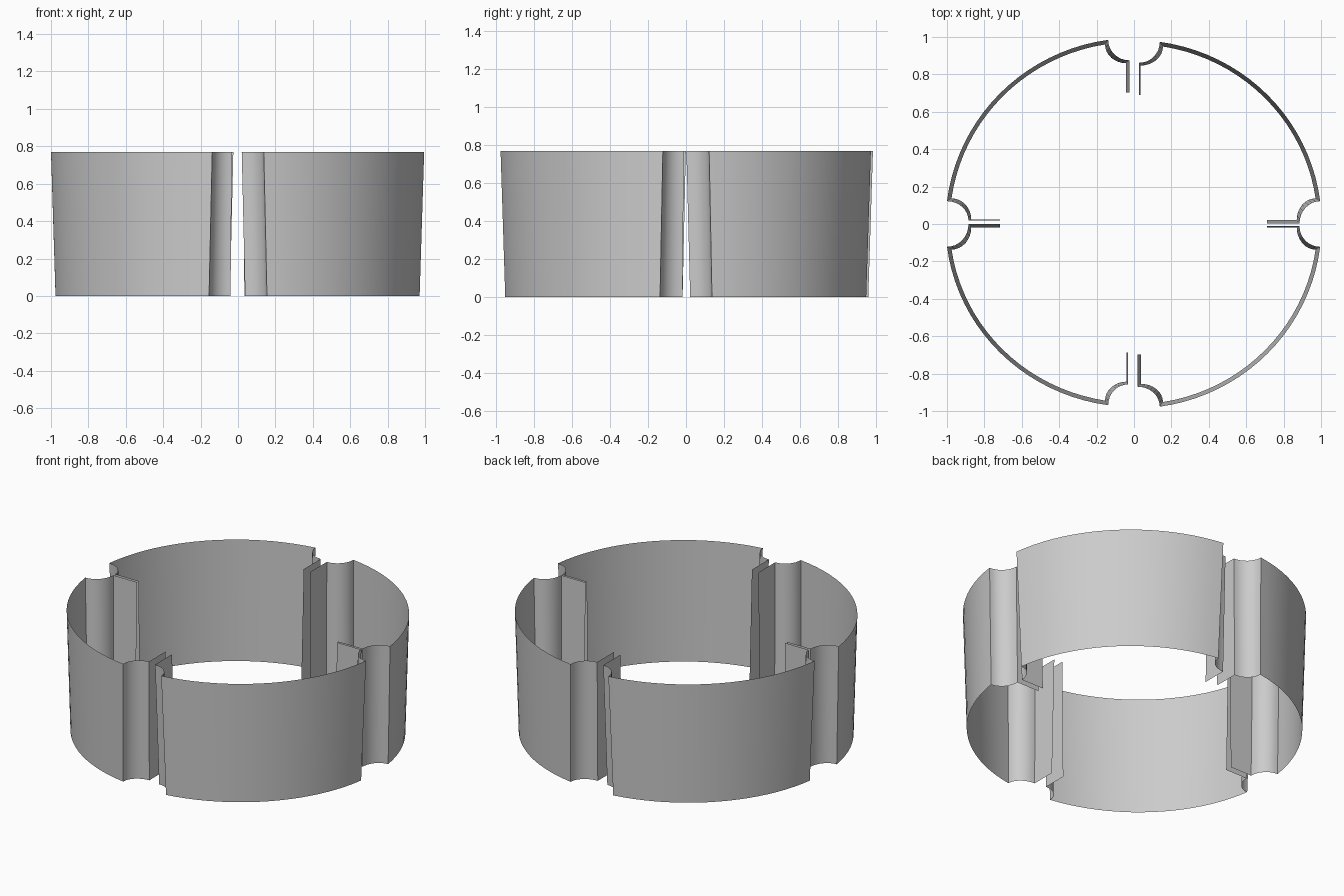
import bpy, math

if "Cube" in bpy.data.objects:
    bpy.data.objects.remove(bpy.data.objects["Cube"])

H = 0.77          # panel height
DRAFT = 0.022     # outward lean of the outer wall from bottom to top


def outline(rx, ry, end_x, end_y, fx, fy, corner_x, corner_y, tip_x, tip_y):
    """First-quadrant profile: tab, concave notch, outer arc, notch, tab."""
    ex = rx * math.sqrt(1 - (end_y / ry) ** 2)
    ey = ry * math.sqrt(1 - (end_x / rx) ** 2)
    pts = [(tip_x, fy)]
    n = 8
    # notch beside the x axis, from tab corner to wall
    for i in range(n + 1):
        t = math.pi / 2 * (1 - i / n)
        pts.append((ex - (ex - corner_x) * math.sin(t), fy + (end_y - fy) * math.cos(t)))
    # outer wall
    a0 = math.atan2(end_y / ry, ex / rx)
    a1 = math.atan2(ey / ry, end_x / rx)
    m = 20
    for i in range(1, m):
        a = a0 + (a1 - a0) * i / m
        pts.append((rx * math.cos(a), ry * math.sin(a)))
    # notch beside the y axis, from wall to tab corner
    for i in range(n + 1):
        t = math.pi / 2 * i / n
        pts.append((fx + (end_x - fx) * math.cos(t), ey - (ey - corner_y) * math.sin(t)))
    pts.append((fx, tip_y))
    return pts


def panel(name, sx, sy, rx, ry, fx, fy, corner_x, corner_y, tip_x, tip_y):
    """Thin drafted sheet; fx and fy are (bottom, top) tab positions."""
    low = outline(rx - DRAFT, ry - DRAFT, 0.155, 0.137, fx[0], fy[0],
                  corner_x - 0.015, corner_y - 0.015, tip_x, tip_y)
    top = outline(rx, ry, 0.138, 0.122, fx[1], fy[1], corner_x, corner_y, tip_x, tip_y)
    verts = [(sx * x, sy * y, 0) for x, y in low] + [(sx * x, sy * y, H) for x, y in top]
    k = len(low)
    faces = [(i, i + 1, k + i + 1, k + i) for i in range(k - 1)]
    if sx * sy < 0:
        faces = [f[::-1] for f in faces]
    me = bpy.data.meshes.new(name)
    me.from_pydata(verts, [], faces)
    ob = bpy.data.objects.new(name, me)
    bpy.context.collection.objects.link(ob)
    bpy.context.view_layer.objects.active = ob
    ob.select_set(True)
    bpy.ops.object.shade_smooth_by_angle(angle=math.radians(30))
    ob.select_set(False)


# Four quarter panels of the split ring
panel("back_right_panel", 1, 1, 1.003, 0.983, (0.034, 0.028), (0.022, 0.002),
      0.885, 0.862, 0.711, 0.69)
panel("back_left_panel", -1, 1, 1.0075, 0.994, (0.043, 0.025), (0.024, 0.018),
      0.885, 0.875, 0.716, 0.703)
panel("front_left_panel", -1, -1, 1.0075, 0.978, (0.040, 0.033), (0.018, 0.001),
      0.885, 0.858, 0.716, 0.688)
panel("front_right_panel", 1, -1, 1.003, 0.986, (0.038, 0.020), (0.018, 0.012),
      0.885, 0.87, 0.711, 0.698)
